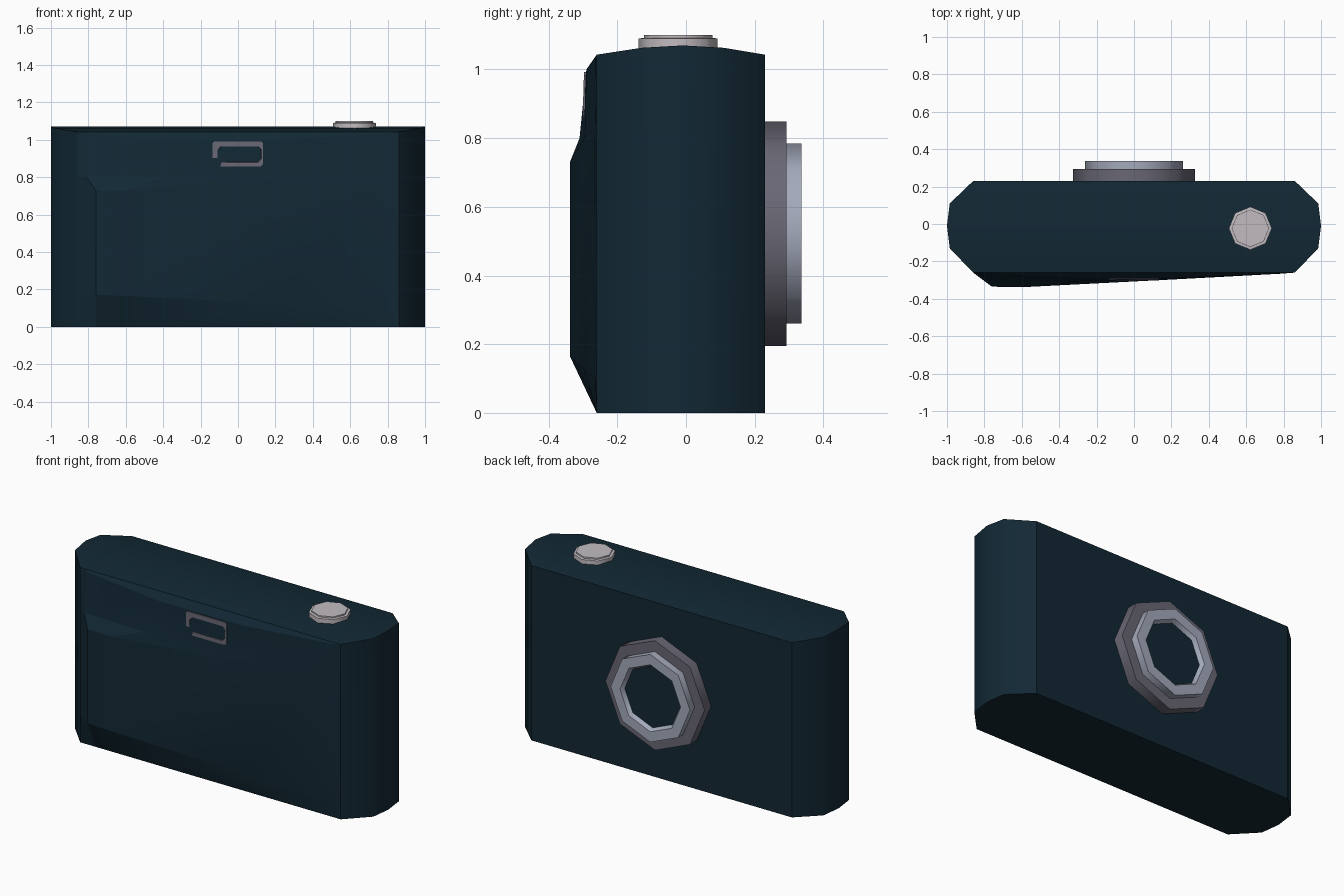
import bpy, math

if "Cube" in bpy.data.objects:
    bpy.data.objects.remove(bpy.data.objects["Cube"])


def mat(name, col):
    m = bpy.data.materials.new(name)
    m.diffuse_color = (*col, 1)
    m.use_nodes = True
    m.node_tree.nodes["Principled BSDF"].inputs["Base Color"].default_value = m.diffuse_color
    return m


NAVY = mat("dark_navy", (0.006, 0.021, 0.034))
GREY = mat("purple_grey", (0.14, 0.135, 0.175))
SILVER = mat("blue_silver", (0.37, 0.40, 0.50))
PALE = mat("pale_metal", (0.54, 0.50, 0.53))


def build(name, verts, faces, m, angle):
    me = bpy.data.meshes.new(name)
    me.from_pydata(verts, [], faces)
    me.materials.append(m)
    me.polygons.foreach_set("use_smooth", [True] * len(me.polygons))
    me.set_sharp_from_angle(angle=math.radians(angle))
    ob = bpy.data.objects.new(name, me)
    bpy.context.collection.objects.link(ob)
    return ob


def lathe(name, profile, place, m, cap=True):
    """Octagonal turned part; profile is (radius, height) from base outwards."""
    verts, faces = [], []
    for r, h in profile:
        for i in range(8):
            a = math.tau * i / 8
            verts.append(place(r * math.cos(a), r * math.sin(a), h))
    for k in range(len(profile) - 1):
        for i in range(8):
            j = (i + 1) % 8
            faces.append((k * 8 + i, k * 8 + j, k * 8 + 8 + j, k * 8 + 8 + i))
    if cap:
        faces.append(tuple(range(len(verts) - 8, len(verts))))
    return build(name, verts, faces, m, 50)


# Body shell: rounded plan with a crowned top, front left open for the panel
plan = [(0.86, 0.23, 1.043), (0.985, 0.11, 1.063), (1, -0.01, 1.07),
        (0.985, -0.13, 1.063), (0.86, -0.26, 1.043)]
n = len(plan)
verts, faces = [], []
for s in (1, -1):
    for top in (0, 1):
        verts += [(s * x, y, z * top) for x, y, z in plan]
for i in range(n - 1):
    faces.append((i, n + i, n + i + 1, i + 1))                            # right side
    faces.append((2 * n + i, 2 * n + i + 1, 3 * n + i + 1, 3 * n + i))    # left side
    faces.append((n + i, 3 * n + i, 3 * n + i + 1, n + i + 1))            # top
    faces.append((i, i + 1, 2 * n + i + 1, 2 * n + i))                    # bottom
faces.append((0, 2 * n, 3 * n, n))                                        # back
build("camera_body", verts, faces, NAVY, 40)

# Sculpted front panel: thick grip at the left that tapers to the right
inner = [
    [(-0.76, -0.26, 0), (-0.6, -0.26, 0), (0.2, -0.26, 0), (0.78, -0.26, 0)],
    [(-0.76, -0.335, 0.17), (-0.6, -0.338, 0.165), (0.2, -0.296, 0.125), (0.78, -0.265, 0.1)],
    [(-0.76, -0.335, 0.73), (-0.6, -0.338, 0.73), (0.2, -0.297, 0.78), (0.78, -0.266, 0.8)],
    [(-0.81, -0.295, 0.8), (-0.4, -0.31, 0.8), (0.2, -0.295, 0.803), (0.78, -0.265, 0.805)],
    [(-0.81, -0.264, 1.03), (-0.33, -0.29, 1.0), (0.22, -0.29, 1.0), (0.82, -0.263, 1.035)],
    [(-0.81, -0.26, 1.043), (-0.33, -0.26, 1.043), (0.22, -0.26, 1.043), (0.82, -0.26, 1.043)],
]
verts, faces = [], []
for row in inner:
    verts += [(-0.86, -0.26, row[0][2])] + row + [(0.86, -0.26, row[-1][2])]
for r in range(len(inner) - 1):
    for c in range(5):
        a = r * 6 + c
        faces.append((a, a + 1, a + 7, a + 6))
build("front_panel", verts, faces, NAVY, 12)

# Viewfinder frame: chamfered rectangular ring
def ring(x0, x1, z0, z1, c, d):
    pts = [(x0 + c, z0), (x1 - c, z0), (x1, z0 + c), (x1, z1 - c),
           (x1 - c, z1), (x0 + c, z1), (x0, z1 - c), (x0, z0 + c)]
    return [(x, -0.301 + (z - 0.86) * 0.03 + d, z) for x, z in pts]


loops = [ring(-0.135, 0.133, 0.858, 0.992, 0.01, 0.03), ring(-0.135, 0.133, 0.858, 0.992, 0.01, 0),
         ring(-0.11, 0.125, 0.88, 0.965, 0.018, 0), ring(-0.105, 0.12, 0.885, 0.96, 0.018, 0.02)]
faces = []
for k in range(3):
    for i in range(8):
        j = (i + 1) % 8
        faces.append((k * 8 + i, k * 8 + j, k * 8 + 8 + j, k * 8 + 8 + i))
build("viewfinder_frame", sum(loops, []), faces, GREY, 30)


# Lens rings on the back, facing +y
def on_back(a, b, h):
    return (-a, h, 0.522 + b)


lathe("lens_base_ring", [(0.327, 0.228), (0.327, 0.293), (0.25, 0.293)], on_back, GREY, False)
lathe("lens_front_ring", [(0.262, 0.29), (0.262, 0.337), (0.2, 0.337), (0.185, 0.312)],
      on_back, SILVER, False)
lathe("lens_glass", [(0.187, 0.31), (0.187, 0.313)], on_back, NAVY)

# Shutter button on the top
lathe("shutter_button", [(0.115, 1.05), (0.115, 1.09), (0.1, 1.092), (0.1, 1.1)],
      lambda a, b, h: (0.622 + a, -0.023 + b, h), PALE)
